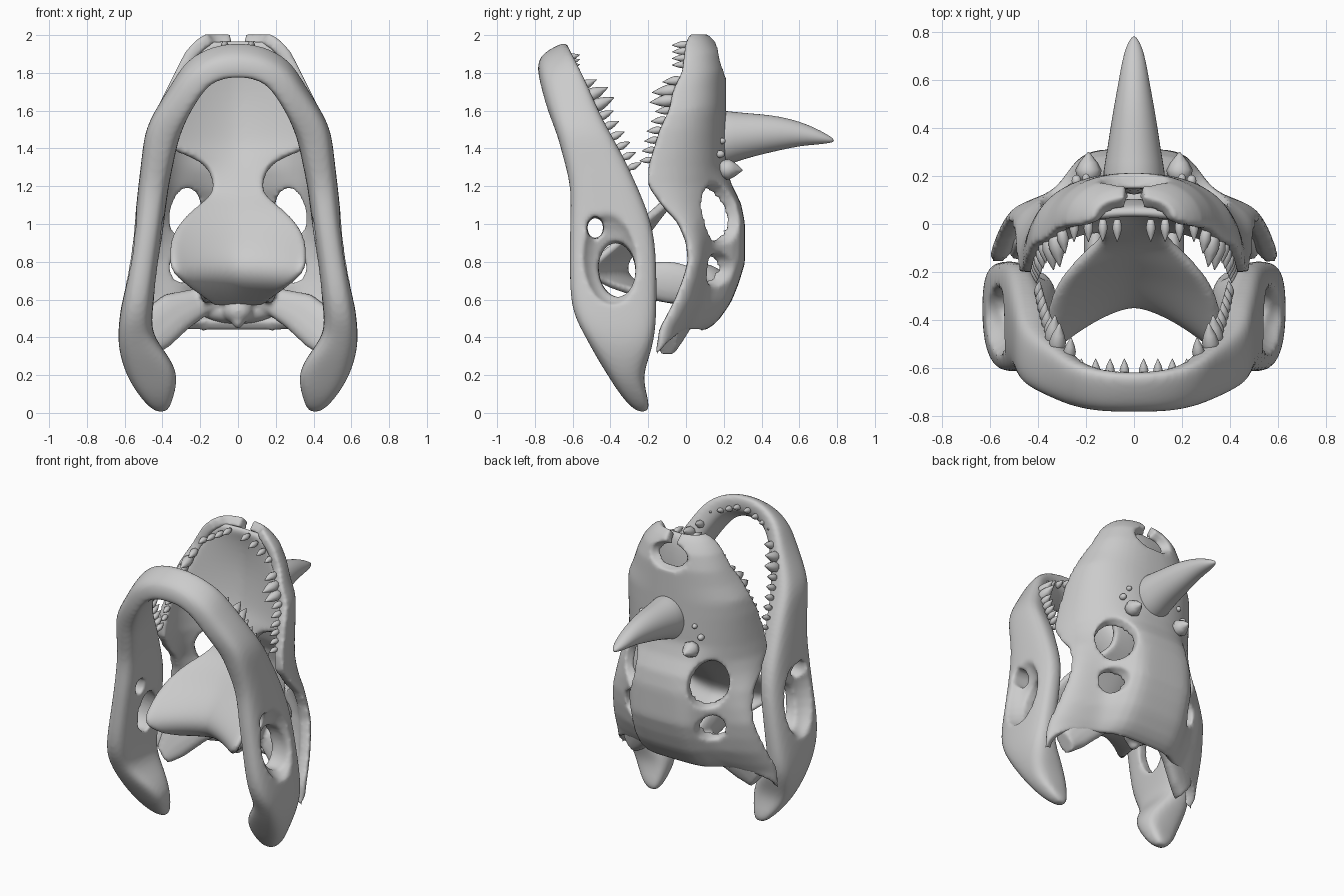
import bpy, bmesh, math
from mathutils import Vector, Matrix

if "Cube" in bpy.data.objects:
    bpy.data.objects.remove(bpy.data.objects["Cube"])

bone = bpy.data.materials.new("bone_grey")
bone.use_nodes = True
colour = (0.6, 0.6, 0.6, 1)
bone.diffuse_color = colour
bone.node_tree.nodes["Principled BSDF"].inputs["Base Color"].default_value = colour


def make(name, bm):
    mesh = bpy.data.meshes.new(name)
    bm.to_mesh(mesh)
    bm.free()
    mesh.materials.append(bone)
    ob = bpy.data.objects.new(name, mesh)
    bpy.context.collection.objects.link(ob)
    return ob


def bake(ob):
    bpy.ops.object.select_all(action='DESELECT')
    ob.select_set(True)
    bpy.context.view_layer.objects.active = ob
    bpy.ops.object.convert(target='MESH')


def modifier(ob, kind, **settings):
    m = ob.modifiers.new(kind.title(), kind)
    for key, value in settings.items():
        setattr(m, key, value)


def organic(ob, voxel=0.014, rounds=5):
    """Fuse into one rounded bony surface."""
    modifier(ob, 'REMESH', mode='VOXEL', voxel_size=voxel)
    modifier(ob, 'SMOOTH', factor=0.5, iterations=rounds)
    bake(ob)
    ob.data.materials.clear()
    ob.data.materials.append(bone)
    ob.data.shade_smooth()


def lookup(table, z):
    """Interpolate a row of a table sorted by falling first value."""
    for a, b in zip(table, table[1:]):
        if z >= b[0]:
            f = min(1, (a[0] - z) / (a[0] - b[0]))
            return [p + (q - p) * f for p, q in zip(a[1:], b[1:])]
    return table[-1][1:]


def skin(bm, rows, closed=False):
    rings = [[bm.verts.new(p) for p in row] for row in rows]
    for r, s in zip(rings, rings[1:]):
        n = len(r)
        for i in range(n if closed else n - 1):
            j = (i + 1) % n
            bm.faces.new((r[i], r[j], s[j], s[i]))
    if closed:
        bm.faces.new(rings[0][::-1])
        bm.faces.new(rings[-1])
    bmesh.ops.recalc_face_normals(bm, faces=bm.faces[:])


def section(c, a, b, n=14, power=0.75):
    """Rounded box outline around c spanned by half axes a and b."""
    pts = []
    for i in range(n):
        u = math.tau * i / n
        ca, sa = math.cos(u), math.sin(u)
        pts.append(c + a * math.copysign(abs(ca) ** power, ca)
                   + b * math.copysign(abs(sa) ** power, sa))
    return pts


def ball(bm, loc, radii, tilt=0):
    m = Matrix.Translation(loc) @ Matrix.Rotation(tilt, 4, 'X') @ Matrix.Diagonal((*radii, 1))
    bmesh.ops.create_uvsphere(bm, u_segments=24, v_segments=14, radius=1, matrix=m)


def carve(ob, holes):
    """Cut ellipsoid holes; those off the middle are cut on both sides."""
    for loc, radii, tilt in holes:
        for side in ((1, -1) if loc[0] else (1,)):
            bm = bmesh.new()
            ball(bm, (loc[0] * side, loc[1], loc[2]), radii, tilt)
            cutter = make("hole_cutter", bm)
            modifier(ob, 'BOOLEAN', object=cutter, operation='DIFFERENCE', solver='EXACT')
            bake(ob)
            bpy.data.objects.remove(cutter)


# Cranium: arched shell, rows of height, half width, deck y, cheek y, rim y
arch = [(2.0, .15, .10, .10, .03), (1.96, .22, .15, .15, .0), (1.9, .28, .19, .19, -.01),
        (1.8, .33, .21, .21, -.02), (1.7, .38, .21, .21, -.07), (1.6, .43, .21, .21, -.09),
        (1.5, .45, .21, .21, -.14), (1.3, .47, .21, .21, -.2), (1.2, .48, .24, .2, -.2),
        (1.1, .49, .29, .18, -.13), (1.0, .5, .31, .16, -.04), (.9, .51, .31, .15, .0),
        (.8, .53, .31, .14, .01), (.7, .55, .28, .13, -.02), (.6, .57, .24, .11, -.06),
        (.5, .59, .17, .06, -.11), (.45, .6, .09, .03, -.14), (.3, .6, -.03, -.03, -.16)]
rows = []
for k in range(51):
    row = []
    for i in range(-22, 23):
        t = i / 22
        z = 1.985 - (1.985 - (.46 - .16 * abs(t) ** 3)) * k / 50
        w, deck, cheek, rim = lookup(arch, z)
        a = t * math.pi / 2
        bulge = min(1, .85 + max(0, 1.5 - z) * .4)
        x = (w - .03) * math.copysign(abs(math.sin(a)) ** .85, t)
        y = rim + (cheek - .03 - rim) * max(0, math.cos(a)) ** bulge
        y += (deck - cheek) / (1 + (x / .26) ** 8)
        row.append((x, y, z))
    rows.append(row)
bm = bmesh.new()
skin(bm, rows)
cranium = make("cranium", bm)
modifier(cranium, 'SOLIDIFY', thickness=.065, offset=0)
bake(cranium)
carve(cranium, [
    ((.3, .2, 1.06), (.11, .19, .16), 0),         # eye sockets
    ((.31, .18, .76), (.075, .16, .085), 0),      # temple openings
    ((0, .22, 1.87), (.15, .12, .09), 0),         # nasal opening
    ((0, .1, 2.0), (.04, .2, .09), 0)])           # notch at the snout tip
organic(cranium)

# Palate: sheet that narrows, then flares into forward wings and folds under
roof = [(1.97, .04, .04, .14), (1.9, .07, .03, .25), (1.7, .09, -.03, .35), (1.5, .07, -.08, .41),
        (1.4, .05, -.1, .41), (1.34, .02, .0, .17), (1.2, -.04, -.04, .12), (1.13, -.08, -.08, .16),
        (1.06, -.14, -.17, .26), (.96, -.21, -.29, .35), (.85, -.3, -.43, .37), (.76, -.34, -.54, .36),
        (.68, -.29, -.46, .29), (.62, -.14, -.2, .18), (.58, .06, .05, .13)]
bm = bmesh.new()
skin(bm, [[(h * t / 6, yc + (ye - yc) * abs(t / 6) ** 1.5, z) for t in range(-6, 7)]
          for z, yc, ye, h in roof])
palate = make("palate", bm)
modifier(palate, 'SOLIDIFY', thickness=.05, offset=0)
modifier(palate, 'SUBSURF', levels=2)
organic(palate, .013)

# Braincase with condyle, side walls and the struts to the jaw joints
bm = bmesh.new()
ball(bm, (0, .08, .66), (.17, .15, .13))
ball(bm, (0, .08, .54), (.2, .08, .07))
ball(bm, (0, .02, .54), (.08, .08, .07))
ball(bm, (0, 0, .5), (.035, .045, .055))
for side in (1, -1):
    ball(bm, (side * .16, -.08, .69), (.05, .2, .11), -.15)
    strut = [(.08, .06, .62, .07), (.2, .05, .59, .08), (.32, 0, .54, .11), (.43, -.06, .45, .12),
             (.48, -.1, .36, .07)]
    skin(bm, [section(Vector((side * x, y, z)), Vector((side * .6, 0, .8)) * h, Vector((0, .055, 0)))
              for x, y, z, h in strut], True)
organic(make("braincase", bm), .012)

# Lower jaw: outer x z, inner x z, front y, back y, from the chin to the joint
jaw = [(0, 1.945, 0, 1.8, -.785, -.62), (.15, 1.92, .13, 1.78, -.785, -.61), (.28, 1.85, .2, 1.69, -.765, -.57),
       (.35, 1.74, .255, 1.59, -.74, -.51), (.43, 1.62, .29, 1.51, -.71, -.46),
       (.495, 1.5, .32, 1.42, -.68, -.39), (.51, 1.36, .34, 1.32, -.65, -.32), (.53, 1.2, .37, 1.18, -.61, -.25),
       (.55, 1.0, .39, 1.0, -.62, -.17), (.58, .8, .42, .8, -.62, -.15), (.625, .55, .45, .55, -.62, -.15),
       (.64, .4, .46, .42, -.54, -.16), (.625, .29, .37, .31, -.48, -.19), (.585, .18, .31, .2, -.41, -.23),
       (.52, .08, .34, .08, -.34, -.2), (.44, .0, .37, .0, -.26, -.19)]
rings = []
for side, part in ((-1, jaw[:0:-1]), (1, jaw)):
    for xo, zo, xi, zi, yf, yb in part:
        low = .045 * max(0, min(1, (zo - 1.5) * 3))   # the chin tips back
        c = Vector((side * (xo + xi) / 2, (yf + yb) / 2, (zo + zi) / 2))
        rings.append(section(c, Vector((side * (xo - xi), 0, zo - zi)) / 2,
                             Vector((0, (yb - yf) / 2, low)), power=.65))
bm = bmesh.new()
skin(bm, rings, True)
lower_jaw = make("lower_jaw", bm)
modifier(lower_jaw, 'SUBSURF', levels=2)
bake(lower_jaw)
carve(lower_jaw, [
    ((.65, -.405, .84), (.175, .165, .275), .1),     # outer pocket
    ((.5, -.48, .98), (.2, .045, .06), 0),           # small upper opening
    ((.5, -.365, .76), (.2, .1, .15), .1)])          # large lower opening
organic(lower_jaw)

# Horn: swept rings of y, middle z, half width, half height
horn = [(.12, 1.44, .14, .17), (.22, 1.455, .13, .145), (.3, 1.465, .115, .125), (.4, 1.475, .1, .108),
        (.5, 1.48, .083, .09), (.6, 1.478, .064, .066), (.68, 1.465, .05, .046), (.74, 1.452, .034, .027),
        (.785, 1.442, .008, .008)]
bm = bmesh.new()
skin(bm, [section(Vector((0, y, z)), Vector((w, 0, 0)), Vector((0, 0, h)), 20, 1)
          for y, z, w, h in horn], True)
modifier(make("horn", bm), 'SUBSURF', levels=1)
bake(bpy.data.objects["horn"])
bpy.data.objects["horn"].data.shade_smooth()


def spike(bm, base, direction, length, radius):
    """Leaf-shaped cone used for teeth and knobs."""
    turn = Vector(direction).to_track_quat('Z', 'Y')
    profile = [(-.25, .6), (0, .9), (.25, 1), (.55, .72), (.85, .28), (1, .05)]
    skin(bm, [[Vector(base) + turn @ Vector((math.cos(k * math.tau / 8) * r * radius,
                                            math.sin(k * math.tau / 8) * r * radius, h * length))
               for k in range(8)] for h, r in profile], True)


# Brow knobs
bm = bmesh.new()
for side in (1, -1):
    spike(bm, (side * .19, .2, 1.29), (0, 1, -.05), .1, .055)
    ball(bm, (side * .24, .18, 1.37), (.02, .025, .02))
    ball(bm, (side * .2, .19, 1.44), (.016, .02, .016))
make("brow_knobs", bm).data.shade_smooth()

# Teeth: small ones across the front, larger ones down each side
upper, lower = bmesh.new(), bmesh.new()
for side in (1, -1):
    for k in range(4):
        x = .07 + .06 * k
        spike(upper, (side * x, .0, 1.95 - .035 * k), (0, -1, -.05), .075, .02)
        spike(lower, (side * (x - .03), -.625, 1.88 - .025 * k), (0, 1, .25), .065, .02)
    for k in range(9):
        f = k / 8
        size = 1.35 if k in (1, 2) else 1 - .3 * f
        z = 1.76 - .42 * f
        w, _, _, rim = lookup(arch, z)
        spike(upper, (side * (w - .05), rim, z), (-side * .15, -1, -.1), .085 * size, .025 * size)
        z = 1.73 - .43 * f
        spike(lower, (side * (.27 + .13 * f ** .45), -.55 + .26 * f, z),
              (-side * .1, 1, .45), .085 * size, .026 * size)
for name, bm in (("upper_teeth", upper), ("lower_teeth", lower)):
    make(name, bm).data.shade_smooth()
